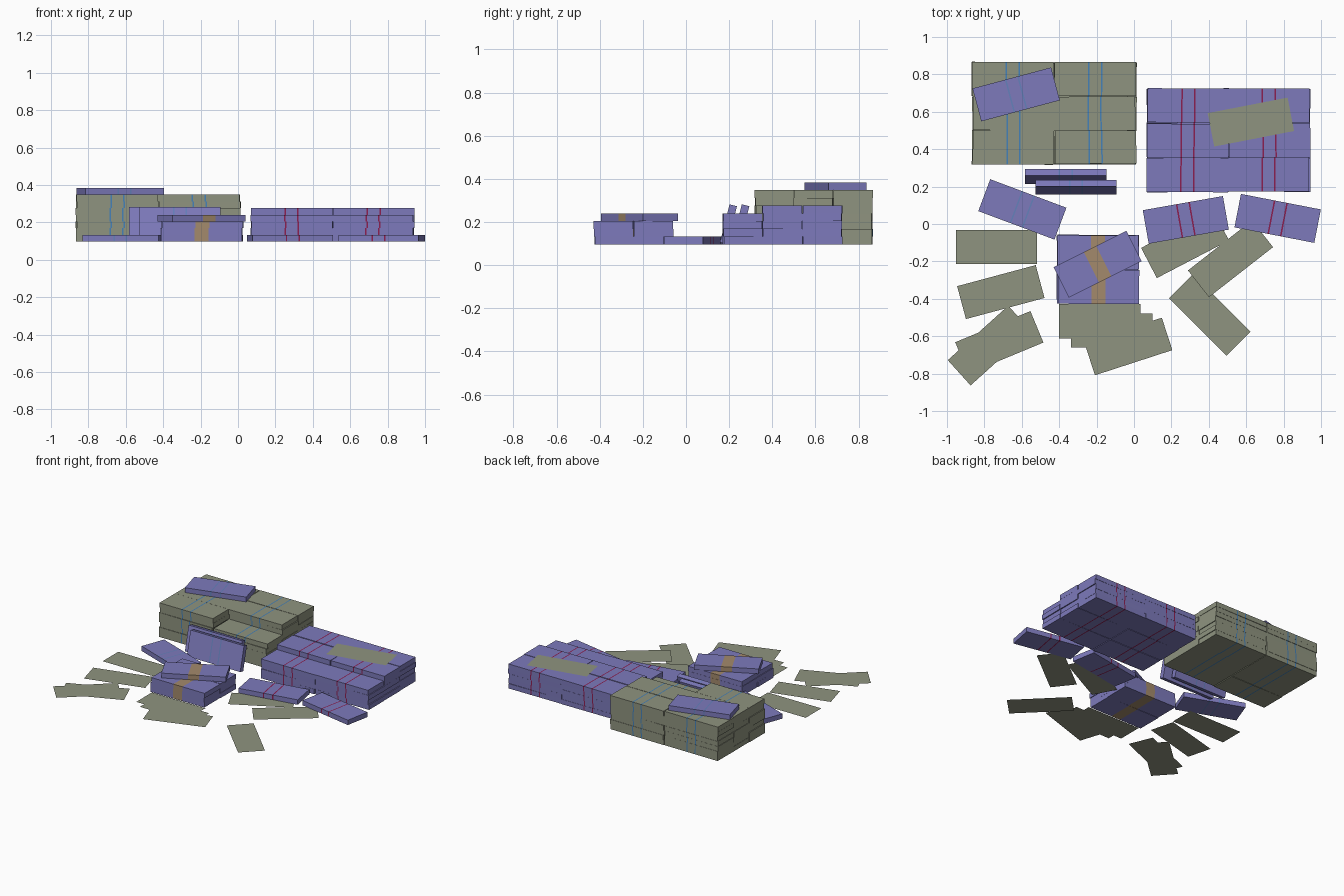
import bpy, bmesh, math, random
from mathutils import Matrix

if "Cube" in bpy.data.objects:
    bpy.data.objects.remove(bpy.data.objects["Cube"])

random.seed(4)
L, W, T = 0.435, 0.182, 0.0358      # size of one bundle
BASE = 0.097                        # level most of the pile rests on


def material(name, rgb):
    m = bpy.data.materials.new(name)
    m.diffuse_color = (*rgb, 1)
    m.use_nodes = True
    m.node_tree.nodes["Principled BSDF"].inputs["Base Color"].default_value = m.diffuse_color
    return m


OLIVE = material("olive_paper", (0.275, 0.295, 0.215))
PURPLE = material("purple_paper", (0.205, 0.195, 0.50))
BLUE = material("blue_band", (0.06, 0.22, 0.48))
PALE = material("faint_blue_band", (0.13, 0.22, 0.50))
RED = material("red_band", (0.26, 0.013, 0.08))
GOLD = material("gold_band", (0.37, 0.255, 0.15))


def finish(name, bm, mats):
    me = bpy.data.meshes.new(name)
    bm.to_mesh(me)
    bm.free()
    for m in mats:
        me.materials.append(m)
    ob = bpy.data.objects.new(name, me)
    bpy.context.collection.objects.link(ob)


def add_bundle(bm, matrix, strips):
    """Box cut across its length; faces inside the strips get the band colour."""
    verts = bmesh.ops.create_cube(bm, size=1, matrix=Matrix.Diagonal((L, W, T, 1)))["verts"]
    faces = {f for v in verts for f in v.link_faces}
    geom = list(verts) + list({e for f in faces for e in f.edges}) + list(faces)
    for x in [c for s in strips for c in s]:
        res = bmesh.ops.bisect_plane(bm, geom=geom, plane_co=(x, 0, 0), plane_no=(1, 0, 0))
        geom = list(set(res["geom"]) | set(res["geom_cut"]))
    verts = [g for g in geom if isinstance(g, bmesh.types.BMVert)]
    for f in {f for v in verts for f in v.link_faces}:
        x = f.calc_center_median().x
        f.material_index = int(any(a < x < b for a, b in strips))
    bmesh.ops.transform(bm, matrix=matrix, verts=verts)


LINES = [(-0.038, -0.030), (0.030, 0.038)]
WIDE = [(-0.037, 0.037)]


def place(x, y, z, deg=0, tilt=0):
    return (Matrix.Translation((x, y, z)) @ Matrix.Rotation(math.radians(deg), 4, 'Z')
            @ Matrix.Rotation(math.radians(tilt), 4, 'X'))


def bundle(name, x, y, z, deg, paper, band, strips=LINES, tilt=0):
    bm = bmesh.new()
    add_bundle(bm, place(x, y, z, deg, tilt), strips)
    finish(name, bm, [paper, band])


def stack(name, xs, ys, layers, paper, band, strips=LINES):
    """Grid of slightly untidy piles; layers[column][row] gives each height."""
    for i, x in enumerate(xs):
        for j, y in enumerate(ys):
            bm = bmesh.new()
            for k in range(layers[i][j]):
                r = random.uniform
                add_bundle(bm, place(x + r(-.004, .004), y + r(-.003, .003),
                                     BASE + (k + .5) * T, r(-.5, .5)), strips)
            finish(f"{name}_{i}_{j}", bm, [paper, band])


# main stacks
stack("olive_stack", (-0.647, -0.207), (0.411, 0.592, 0.773), ((7, 7, 7), (5, 7, 7)), OLIVE, BLUE)
stack("purple_stack", (0.287, 0.722), (0.263, 0.447, 0.631), ((4, 5, 5), (4, 5, 5)), PURPLE, RED)
stack("gold_band_stack", (-0.192,), (-0.335, -0.152), ((3, 3),), PURPLE, GOLD, WIDE)

# single bundles, lying flat
bundle("bundle_on_gold_stack", -0.195, -0.215, BASE + 3.5 * T, 26.5, PURPLE, GOLD, WIDE)
bundle("bundle_on_olive_stack", -0.63, 0.693, BASE + 7.5 * T, 15, PURPLE, PALE)
bundle("loose_bundle_left", -0.597, 0.078, BASE + T / 2, -20.5, PURPLE, PALE)
bundle("loose_bundle_middle", 0.277, 0.022, BASE + T / 2, 10, PURPLE, RED)
bundle("loose_bundle_right", 0.768, 0.03, BASE + T / 2, -11, PURPLE, RED)

# bundles standing on edge, leaning back
for n, (x, y) in enumerate(((-0.365, 0.254), (-0.31, 0.197))):
    bundle(f"leaning_bundle_{n}", x, y, BASE + 0.0925, 0, PURPLE, PALE, tilt=90 - 14)

# flat loose notes: x, y, z, angle
NOTES = [
    (-0.735, -0.122, BASE, 0), (-0.712, -0.364, BASE, 15),
    (-0.720, -0.633, BASE, 22.5), (-0.773, -0.650, BASE, 42),
    (-0.183, -0.520, BASE, 0), (-0.118, -0.570, BASE, 0), (-0.030, -0.655, BASE, 18),
    (0.273, -0.108, BASE, 27.5), (0.516, -0.186, BASE, 38),
    (0.405, -0.487, 0, -45), (0.625, 0.545, BASE + 5 * T + 0.002, 11),
]
for n, (x, y, z, a) in enumerate(NOTES):
    bm = bmesh.new()
    bmesh.ops.create_grid(bm, x_segments=1, y_segments=1, size=0.5,
                          matrix=place(x, y, z + n * 0.0001 * (z > 0), a)
                          @ Matrix.Diagonal((L, W, 1, 1)))
    finish(f"loose_note_{n}", bm, [OLIVE])
